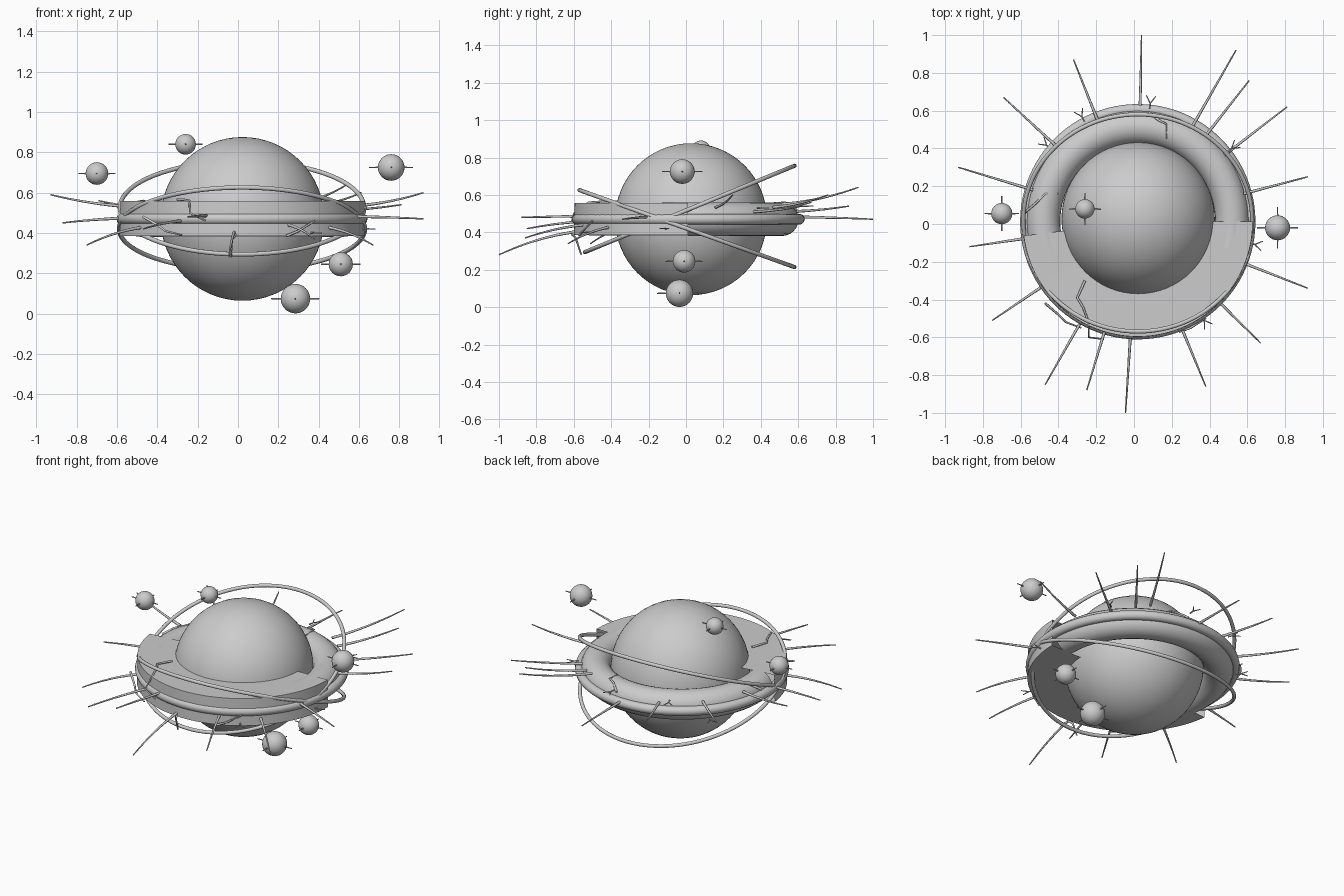
import bpy, bmesh, math
from mathutils import Vector

if "Cube" in bpy.data.objects:
    bpy.data.objects.remove(bpy.data.objects["Cube"])

C = Vector((0.02, 0.012, 0.47))          # centre of the ring system


def smooth(ob, angle=40):
    bpy.ops.object.select_all(action='DESELECT')
    ob.select_set(True)
    bpy.context.view_layer.objects.active = ob
    bpy.ops.object.shade_smooth_by_angle(angle=math.radians(angle))


def ball(name, loc, r, seg=32, rings=16):
    bpy.ops.mesh.primitive_uv_sphere_add(segments=seg, ring_count=rings, radius=r, location=loc)
    ob = bpy.context.object
    ob.name = name
    smooth(ob)
    return ob


def torus(name, loc, major, minor, tilt=0, seg=96, mseg=12):
    bpy.ops.mesh.primitive_torus_add(location=loc, rotation=(math.radians(tilt), 0, 0),
                                     major_radius=major, minor_radius=minor,
                                     major_segments=seg, minor_segments=mseg)
    ob = bpy.context.object
    ob.name = name
    smooth(ob)
    return ob


def tube(name, paths, radius, taper=0.4, steps=6, kind='POLY'):
    cu = bpy.data.curves.new(name, 'CURVE')
    cu.dimensions = '3D'
    cu.bevel_depth = radius
    cu.bevel_resolution = 2
    cu.use_fill_caps = True
    for pts in paths:
        sp = cu.splines.new(kind)
        sp.points.add(len(pts) - 1)
        for i, p in enumerate(pts):
            sp.points[i].co = (*p, 1)
            sp.points[i].radius = 1 + (taper - 1) * i / (len(pts) - 1)
        if kind == 'NURBS':
            sp.order_u = 3
            sp.use_endpoint_u = True
            sp.resolution_u = steps
    ob = bpy.data.objects.new(name, cu)
    bpy.context.collection.objects.link(ob)
    return ob


# Central globe
ball("core_globe", (0.022, 0.027, 0.47), 0.406, 64, 32)

# Rear tube of the ring, broken off in jagged teeth towards the front
ring = torus("rear_ring", C, 0.5, 0.09, seg=128, mseg=24)
bm = bmesh.new()
bm.from_mesh(ring.data)
dead = []
for f in bm.faces:
    p = f.calc_center_median()
    r = math.hypot(p.x, p.y)
    limit = -0.08 if p.x < 0 else -0.01
    if p.z > 0 and 0.43 < r < 0.55:
        limit -= 0.14 * (1 - abs(r - 0.48) / 0.07)
    if p.y < limit:
        dead.append(f)
bmesh.ops.delete(bm, geom=dead, context='FACES')
bm.to_mesh(ring.data)
bm.free()

# Flat front half of the ring: top plate, rim wall, bottom plate
profile = [(0.36, 0.556), (0.608, 0.558), (0.612, 0.385), (0.36, 0.383)]
bm = bmesh.new()
rows = []
N = 64
for i in range(N + 1):
    a = math.radians(187 + (360 - 187) * i / N)
    rows.append([bm.verts.new((C.x + r * math.cos(a), C.y + r * math.sin(a), z)) for r, z in profile])
for a, b in zip(rows, rows[1:]):
    for j in range(len(profile) - 1):
        bm.faces.new((a[j], a[j + 1], b[j + 1], b[j]))
bmesh.ops.recalc_face_normals(bm, faces=bm.faces)
me = bpy.data.meshes.new("front_ring_shell")
bm.to_mesh(me)
bm.free()
shell = bpy.data.objects.new("front_ring_shell", me)
bpy.context.collection.objects.link(shell)
smooth(shell)

# Rounded equator band and two tilted orbit hoops
torus("equator_band", C, 0.594, 0.029)
torus("orbit_hoop_a", (0.02, 0.02, 0.525), 0.606, 0.011, 22.4)
torus("orbit_hoop_b", (0.02, 0.005, 0.42), 0.61, 0.011, -19.7)

# Satellites with four short pins each
moons = [(-0.70, 0.055, 0.695, 0.056), (-0.26, 0.08, 0.84, 0.051), (0.76, -0.02, 0.725, 0.066),
         (0.51, -0.01, 0.245, 0.06), (0.285, -0.035, 0.074, 0.073)]
for i, (x, y, z, r) in enumerate(moons):
    ball(f"moon_{i}", (x, y, z), r)
    o = Vector((x, y, z))
    pins = [[o + d * r * 0.9, o + d * r * 1.65]
            for d in map(Vector, ((1, 0, 0), (-1, 0, 0), (0, 1, 0), (0, -1, 0)))]
    tube(f"moon_pins_{i}", pins, 0.004, 0.7)

# Curved tapering feelers around the rim: tip positions
tips = [(0.04, 1.0, 0.47), (0.54, 0.92, 0.64), (0.61, 0.76, 0.6), (0.81, 0.62, 0.54),
        (0.92, 0.25, 0.6), (0.92, -0.34, 0.47), (0.67, -0.63, 0.34), (0.38, -0.86, 0.37),
        (-0.045, -1.0, 0.28), (-0.25, -0.88, 0.48), (-0.47, -0.85, 0.42), (-0.75, -0.51, 0.34),
        (-0.87, -0.12, 0.45), (-0.93, 0.30, 0.59), (-0.69, 0.67, 0.56), (-0.32, 0.87, 0.54)]
feelers, beads = [], []
for t in tips:
    t = Vector(t)
    d = Vector((t.x - C.x, t.y - C.y, 0)).normalized()
    zb = 0.49 + 0.4 * (t.z - 0.49)
    base = Vector((C.x + d.x * 0.58, C.y + d.y * 0.58, zb))
    mid = base.lerp(t, 0.5)
    mid.z = zb + 0.2 * (t.z - zb)
    path = [base * (1 - u) ** 2 + mid * 2 * u * (1 - u) + t * u * u for u in [k / 10 for k in range(11)]]
    feelers.append(path)
    beads += [(path[k], 0.0085 - 0.0004 * k) for k in (3, 6, 9)]
tube("rim_feelers", feelers, 0.0085, 0.4)
bm = bmesh.new()
for p, r in beads:
    g = bmesh.ops.create_icosphere(bm, subdivisions=2, radius=r)
    bmesh.ops.translate(bm, verts=g['verts'], vec=p)
me = bpy.data.meshes.new("feeler_beads")
bm.to_mesh(me)
bm.free()
bead_ob = bpy.data.objects.new("feeler_beads", me)
bpy.context.collection.objects.link(bead_ob)
smooth(bead_ob)

# Jagged cracks lying on the ring surface
cracks = [[(0.08, 0.59, 0.52), (0.13, 0.55, 0.55), (0.17, 0.53, 0.56), (0.17, 0.45, 0.555)],
          [(-0.58, 0.06, 0.51), (-0.52, 0.11, 0.55), (-0.47, 0.16, 0.56), (-0.40, 0.16, 0.54)],
          [(-0.26, -0.30, 0.56), (-0.30, -0.39, 0.565), (-0.27, -0.44, 0.565),
           (-0.24, -0.52, 0.56), (-0.24, -0.60, 0.5), (-0.16, -0.61, 0.46)],
          [(-0.47, -0.42, 0.48), (-0.40, -0.48, 0.44), (-0.36, -0.52, 0.41), (-0.28, -0.55, 0.39)],
          [(-0.01, -0.61, 0.39), (-0.03, -0.59, 0.37), (-0.035, -0.56, 0.28)],
          [(0.24, -0.57, 0.385), (0.30, -0.55, 0.41), (0.38, -0.50, 0.46)]]
tube("ring_cracks", cracks, 0.007, 0.6)

# Small forked barbs outside the rim
barbs = []
for deg, z in ((84, 0.54), (118, 0.54), (140, 0.42), (38, 0.53), (-11, 0.42), (-56, 0.4)):
    a = math.radians(deg)
    d, s = Vector((math.cos(a), math.sin(a), 0)), Vector((-math.sin(a), math.cos(a), 0))
    o = Vector((C.x, C.y, z))
    root = o + d * 0.6
    for side in (-1, 1):
        barbs.append([root, o + d * 0.63, o + d * 0.67 + s * side * 0.025])
tube("rim_barbs", barbs, 0.005, 0.5)
